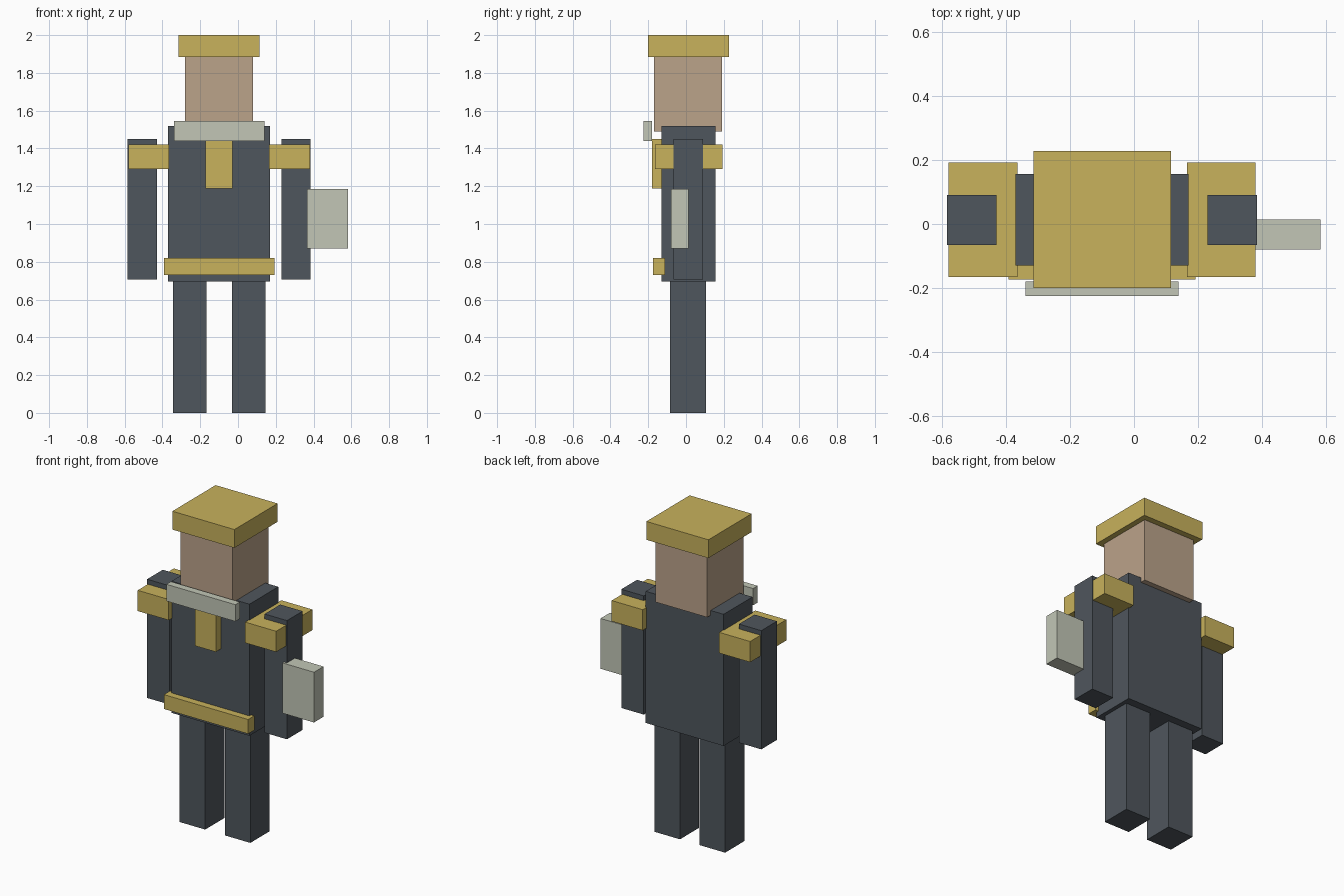
import bpy
import bmesh
from mathutils import Vector

if "Cube" in bpy.data.objects:
    bpy.data.objects.remove(bpy.data.objects["Cube"], do_unlink=True)

BODY_X = -0.10  # centre line of the figure


def material(name, r, g, b):
    mat = bpy.data.materials.new(name)
    mat.use_nodes = True
    mat.diffuse_color = (r, g, b, 1)
    shader = mat.node_tree.nodes["Principled BSDF"]
    shader.inputs["Base Color"].default_value = (r, g, b, 1)
    return mat


slate = material("slate", 0.078, 0.093, 0.109)
gold = material("gold", 0.578, 0.445, 0.107)
skin = material("skin", 0.497, 0.366, 0.254)
pale = material("pale_grey", 0.539, 0.565, 0.468)


def box(name, mat, x, y, z):
    """Flat-shaded box from (low, high) ranges on each axis."""
    low, high = (Vector(corner) for corner in zip(x, y, z))
    bm = bmesh.new()
    bmesh.ops.create_cube(bm, size=1)
    bmesh.ops.scale(bm, vec=high - low, verts=bm.verts)
    mesh = bpy.data.meshes.new(name)
    bm.to_mesh(mesh)
    bm.free()
    mesh.materials.append(mat)
    obj = bpy.data.objects.new(name, mesh)
    obj.location = (low + high) / 2
    bpy.context.collection.objects.link(obj)
    return obj


def centred(name, mat, half_width, y, z):
    return box(name, mat, (BODY_X - half_width, BODY_X + half_width), y, z)


def pair(name, mat, inner, outer, y, z):
    """Box on each side of the centre line."""
    box("left_" + name, mat, (BODY_X + inner, BODY_X + outer), y, z)
    box("right_" + name, mat, (BODY_X - outer, BODY_X - inner), y, z)


# Body and limbs
centred("torso", slate, 0.27, (-0.13, 0.156), (0.695, 1.52))
pair("leg", slate, 0.068, 0.245, (-0.085, 0.105), (0, 0.70))
pair("arm", slate, 0.33, 0.485, (-0.065, 0.09), (0.706, 1.45))

# Head and cap
centred("head", skin, 0.18, (-0.17, 0.19), (1.49, 1.885))
centred("cap", gold, 0.215, (-0.20, 0.228), (1.885, 2.0))

# Clothing trim
pair("shoulder_pad", gold, 0.265, 0.48, (-0.165, 0.193), (1.29, 1.42))
centred("collar", pale, 0.239, (-0.225, -0.18), (1.44, 1.545))
centred("tie", gold, 0.072, (-0.18, -0.12), (1.187, 1.45))
centred("belt", gold, 0.292, (-0.174, -0.112), (0.73, 0.82))

# Case held beside the left arm
box("hand_case", pale, (0.365, 0.583), (-0.08, 0.014), (0.87, 1.185))
